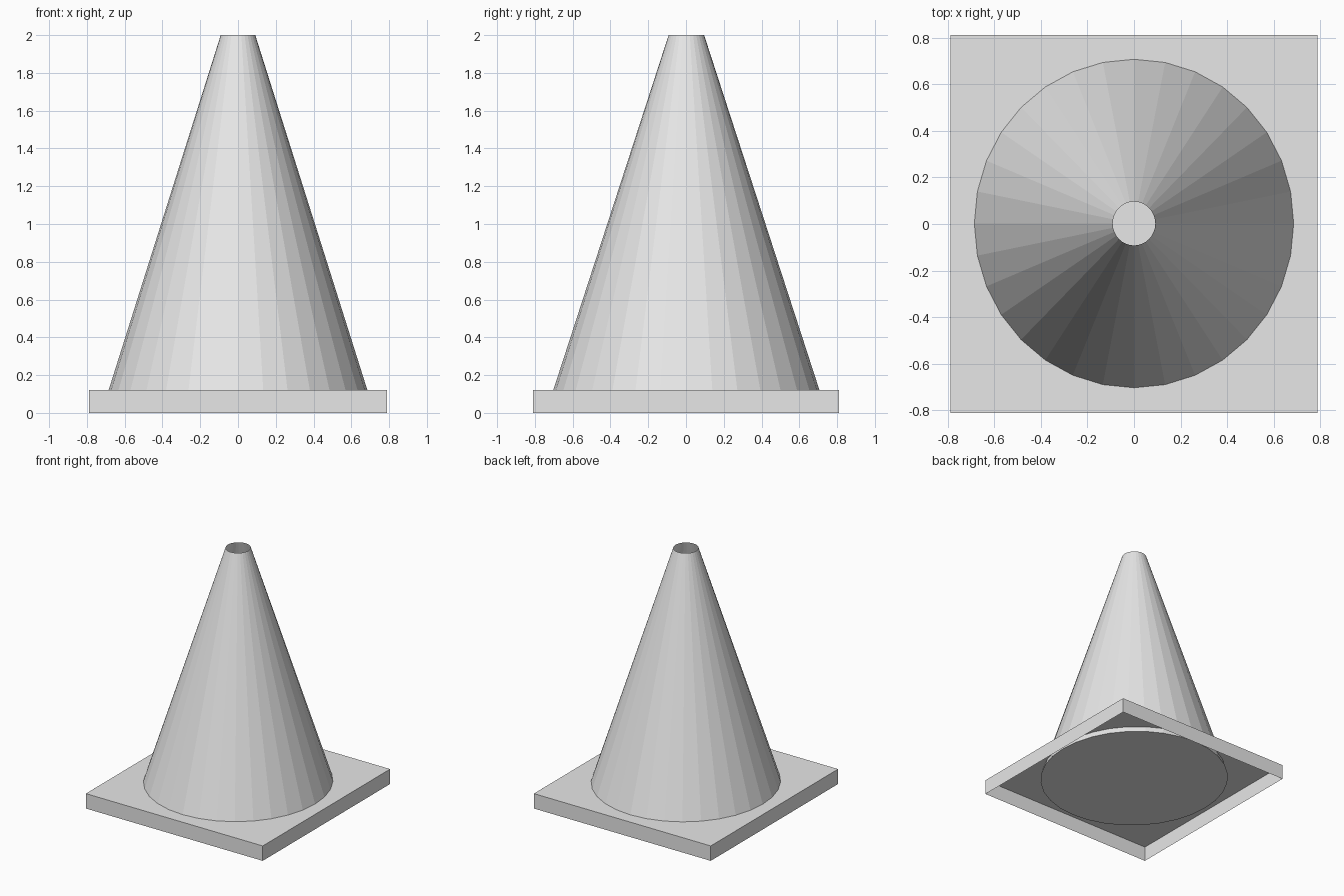
import bpy
import bmesh
from mathutils import Matrix

cube = bpy.data.objects.get("Cube")
if cube:
    bpy.data.objects.remove(cube, do_unlink=True)

grey = bpy.data.materials.new("light_grey")
grey.use_nodes = True
colour = (0.8, 0.8, 0.8, 1.0)
grey.diffuse_color = colour
grey.node_tree.nodes["Principled BSDF"].inputs["Base Color"].default_value = colour

WIDTH, DEPTH, PLATE_TOP = 1.575, 1.62, 0.12
SQUASH = WIDTH / DEPTH          # the cone is narrowed in x like the base
CONE_BOTTOM, CONE_TOP = 0.07, 2.0


def add_object(name, bm):
    mesh = bpy.data.meshes.new(name)
    bm.to_mesh(mesh)
    bm.free()
    mesh.materials.append(grey)
    obj = bpy.data.objects.new(name, mesh)
    bpy.context.collection.objects.link(obj)
    return obj


def remove_faces(bm, direction):
    """Open the shape on the side that faces up (1) or down (-1)."""
    bm.normal_update()
    faces = [f for f in bm.faces if f.normal.z * direction > 0.9]
    bmesh.ops.delete(bm, geom=faces, context="FACES")


# Square base: a thin shell, open underneath
bm = bmesh.new()
bmesh.ops.create_cube(bm, size=1)
bmesh.ops.scale(bm, vec=(WIDTH, DEPTH, PLATE_TOP), verts=bm.verts)
bmesh.ops.translate(bm, vec=(0, 0, PLATE_TOP / 2), verts=bm.verts)
remove_faces(bm, -1)
add_object("base_plate", bm)

# Faceted cone: closed bottom just under the plate, open tip
bm = bmesh.new()
bmesh.ops.create_cone(
    bm, cap_ends=True, segments=32, radius1=0.721, radius2=0.094,
    depth=CONE_TOP - CONE_BOTTOM,
    matrix=Matrix.Translation((0, 0.002, (CONE_TOP + CONE_BOTTOM) / 2)))
bmesh.ops.scale(bm, vec=(SQUASH, 1, 1), verts=bm.verts)
remove_faces(bm, 1)
add_object("cone_body", bm)
